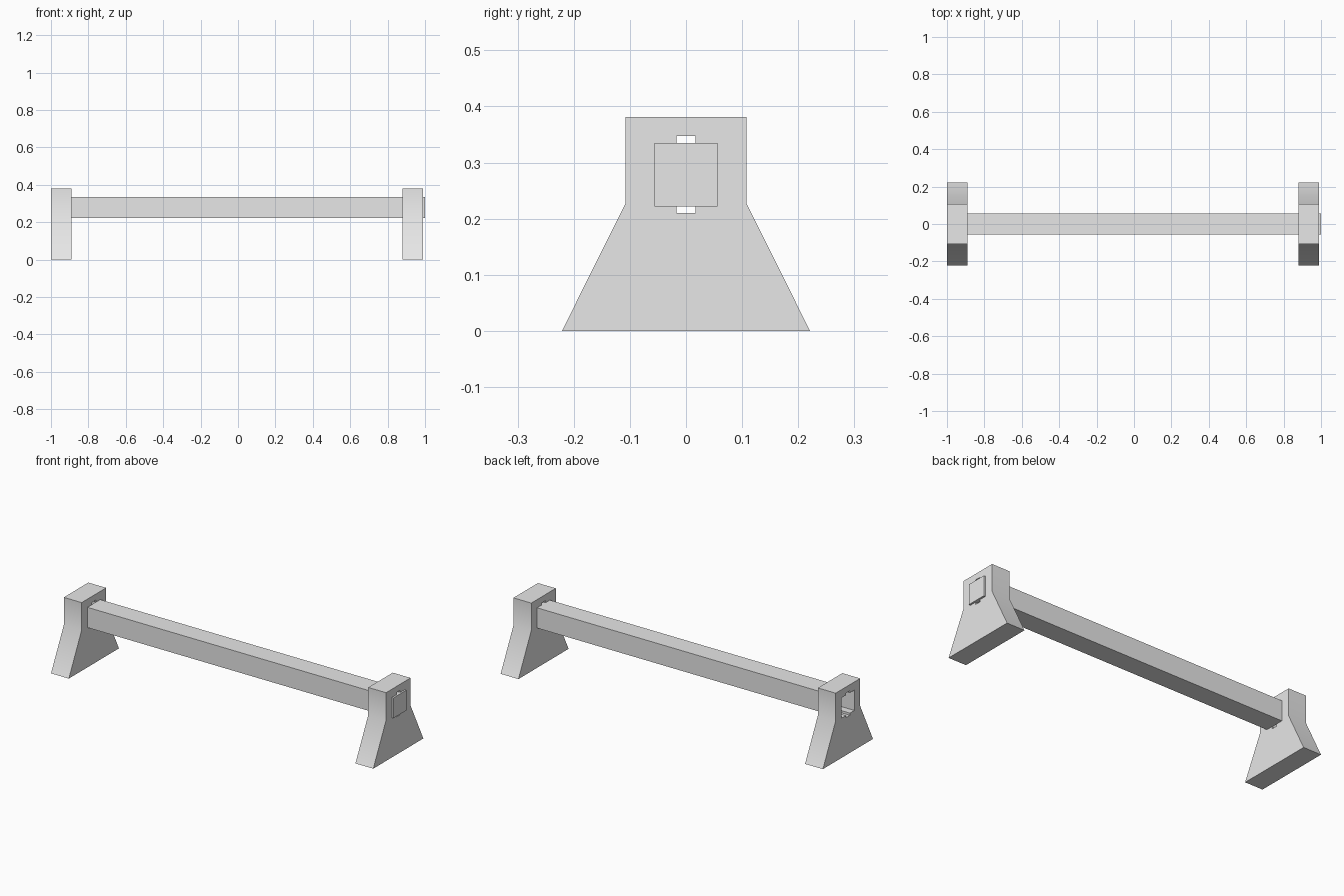
import bpy, bmesh, math
from mathutils import Vector

cube = bpy.data.objects.get("Cube")
if cube:
    bpy.data.objects.remove(cube, do_unlink=True)

# Single plain grey
grey = bpy.data.materials.new("light grey")
grey.use_nodes = True
grey.diffuse_color = (0.8, 0.8, 0.8, 1)
grey.node_tree.nodes["Principled BSDF"].inputs["Base Color"].default_value = (0.8, 0.8, 0.8, 1)


def mirrored(half):
    """Close a half outline (y, z) by mirroring it across y = 0."""
    return half + [(-y, z) for y, z in reversed(half)]


def extrude_profile(name, loops, x0, x1):
    """Fill an outline with optional holes and extrude it along x."""
    bm = bmesh.new()
    edges = []
    for loop in loops:
        verts = [bm.verts.new((x0, y, z)) for y, z in loop]
        edges += [bm.edges.new((v, verts[i - 1])) for i, v in enumerate(verts)]
    bmesh.ops.triangle_fill(bm, edges=edges, use_beauty=True, normal=(1, 0, 0))
    result = bmesh.ops.extrude_face_region(bm, geom=bm.faces[:], use_keep_orig=True)
    moved = [g for g in result["geom"] if isinstance(g, bmesh.types.BMVert)]
    bmesh.ops.translate(bm, verts=moved, vec=Vector((x1 - x0, 0, 0)))
    bmesh.ops.recalc_face_normals(bm, faces=bm.faces[:])
    mesh = bpy.data.meshes.new(name)
    bm.to_mesh(mesh)
    bm.free()
    mesh.materials.append(grey)
    obj = bpy.data.objects.new(name, mesh)
    bpy.context.collection.objects.link(obj)
    bpy.ops.object.select_all(action='DESELECT')
    obj.select_set(True)
    bpy.context.view_layer.objects.active = obj
    bpy.ops.object.shade_smooth_by_angle(angle=math.radians(30))
    return obj


# Stand outline, and its square socket with a notch above and below
BOTTOM, TOP, HALF = 0.222, 0.335, 0.0565
stand = mirrored([(0.221, 0), (0.108, 0.227), (0.108, 0.381)])
socket = mirrored([(0.017, BOTTOM - 0.012), (0.017, BOTTOM), (HALF, BOTTOM),
                   (HALF, TOP), (0.017, TOP), (0.017, TOP + 0.012)])
extrude_profile("right_stand", [stand, socket], -1.0, -0.89)
extrude_profile("left_stand", [stand, socket], 0.88, 0.99)

# Square beam, passing through one stand and butting against the other
beam = mirrored([(HALF, BOTTOM), (HALF, TOP)])
extrude_profile("beam", [beam], -0.892, 1.0)
